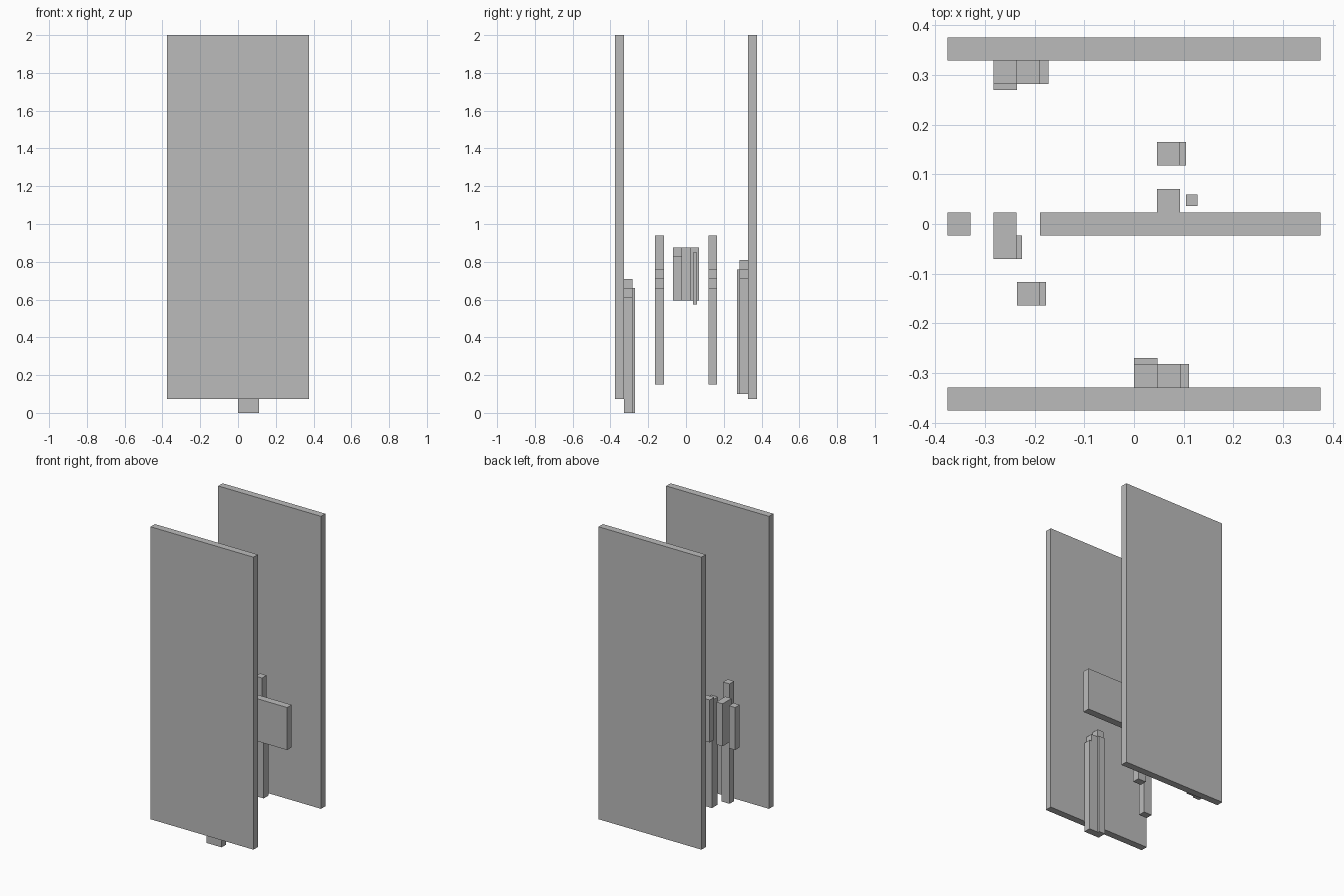
import bpy

cube = bpy.data.objects.get("Cube")
if cube:
    bpy.data.objects.remove(cube, do_unlink=True)

grey = bpy.data.materials.new("plain_grey")
grey.use_nodes = True
COLOR = (0.5, 0.5, 0.5, 1)
grey.diffuse_color = COLOR
grey.node_tree.nodes["Principled BSDF"].inputs["Base Color"].default_value = COLOR

T = 0.047  # common thickness of panels and posts


def box(name, x, y, z):
    """Box spanning the given (low, high) ranges."""
    spans = (x, y, z)
    bpy.ops.mesh.primitive_cube_add(size=1, location=[sum(s) / 2 for s in spans])
    ob = bpy.context.object
    ob.name = name
    ob.scale = [abs(s[1] - s[0]) for s in spans]
    bpy.ops.object.transform_apply(location=False, rotation=False, scale=True)
    ob.data.materials.append(grey)
    return ob


def stepped_column(name, x, side, base):
    """Stepped post cluster standing against the inside of a panel."""
    wall, face, lip = side * 0.329, side * 0.282, side * 0.27
    box(name + "_core", (x, x + T), (wall, face), (base, base + 0.71))
    box(name + "_lip", (x, x + T), (face, lip), (base, base + 0.66))
    box(name + "_middle_step", (x + T, x + 2 * T), (wall, face), (base, base + 0.66))
    box(name + "_outer_step", (x + 2 * T, x + 0.111), (wall, face), (base, base + 0.613))


def post(name, x, y):
    """Free post with a thin raised strip and a band on its left face."""
    depth = (y, y + T)
    box(name, (x, x + T), depth, (0.15, 0.94))
    edge = (x + T, x + T + 0.012)
    box(name + "_strip", edge, depth, (0.15, 0.66))
    box(name + "_band", edge, depth, (0.71, 0.76))


# Large panels with their stepped columns
for name, side, x, base in (("front", -1, 0, 0), ("back", 1, -0.283, 0.1)):
    box(name + "_panel", (-0.375, 0.375), (side * 0.375, side * 0.329), (0.073, 2))
    stepped_column(name + "_column", x, side, base)

# Tall posts between the panels
post("front_post", -0.236, -0.164)
post("back_post", 0.046, 0.118)

# Central row of short pieces
ROW = (0.595, 0.875)
MID = (-T / 2, T / 2)
box("central_wall", (-0.189, 0.375), MID, ROW)
box("end_block", (-0.375, -0.329), MID, ROW)
box("long_block", (-0.283, -0.237), (-0.07, T / 2), ROW)
box("long_block_lip", (-0.237, -0.225), (-0.07, -T / 2), (0.595, 0.83))
box("wall_block", (0.046, 0.093), (T / 2, 0.07), ROW)
box("small_peg", (0.105, 0.128), (0.036, 0.059), (0.575, 0.85))
